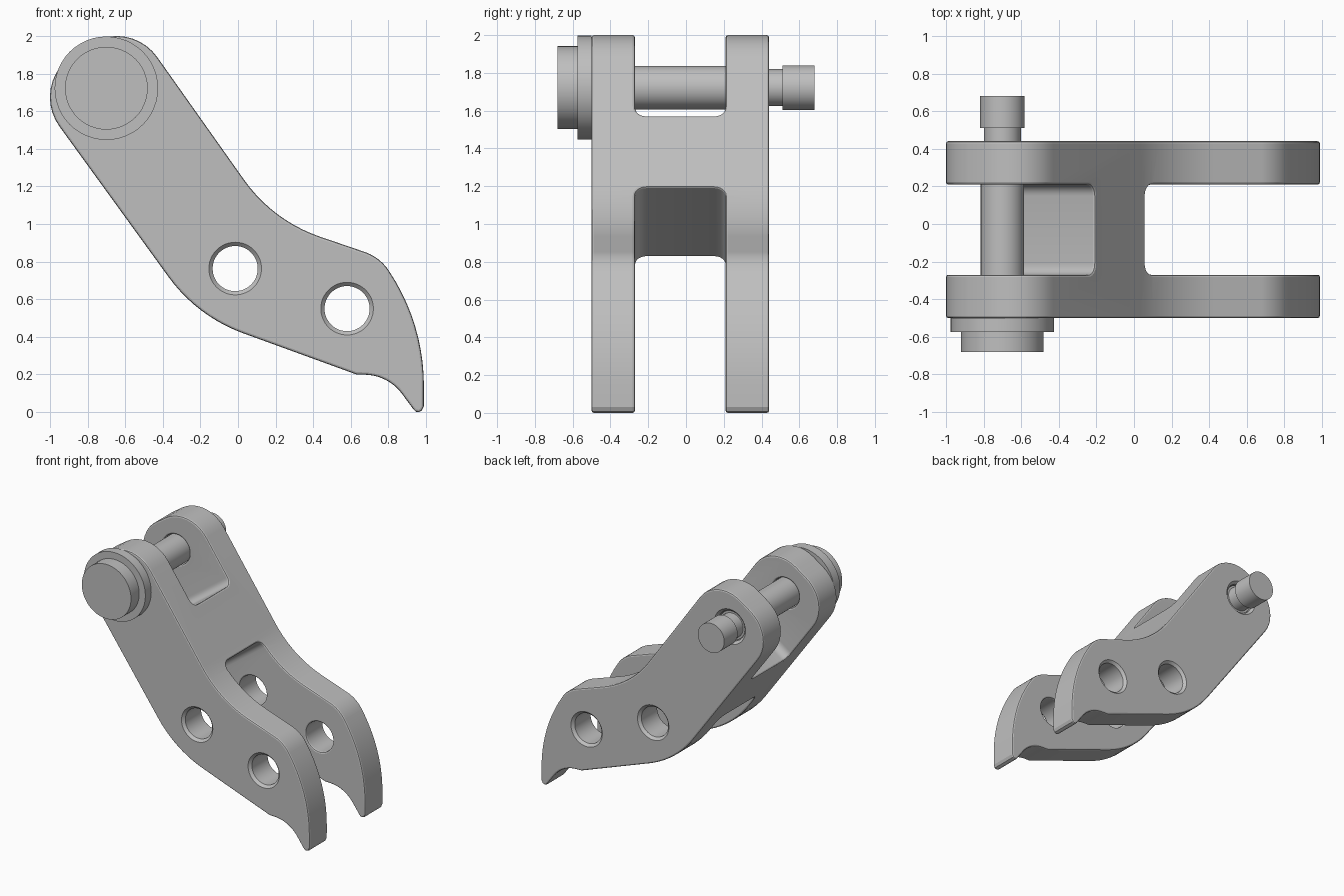
import bpy, bmesh, math
from mathutils import Vector, Matrix

if "Cube" in bpy.data.objects:
    bpy.data.objects.remove(bpy.data.objects["Cube"], do_unlink=True)

steel = bpy.data.materials.new("grey steel")
steel.use_nodes = True
GREY = (0.52, 0.52, 0.52, 1)
steel.diffuse_color = GREY
steel.node_tree.nodes["Principled BSDF"].inputs["Base Color"].default_value = GREY


def rounded(corners, seg=10):
    """Polygon outline with a fillet radius at each corner (x, y, r)."""
    out, n = [], len(corners)
    for i, (x, y, r) in enumerate(corners):
        p = Vector((x, y))
        if r == 0:
            out.append(p)
            continue
        a = (Vector(corners[i - 1][:2]) - p).normalized()
        b = (Vector(corners[(i + 1) % n][:2]) - p).normalized()
        half = a.angle(b) / 2
        centre = p + (a + b).normalized() * (r / math.sin(half))
        start = (p + a * (r / math.tan(half)) - centre).normalized()
        end = (p + b * (r / math.tan(half)) - centre).normalized()
        for k in range(seg + 1):
            out.append(centre + start.slerp(end, k / seg) * r)
    return out


def loft(name, loops, matrix=Matrix()):
    """Closed solid through matching loops of points, capped at both ends."""
    bm = bmesh.new()
    rings = [[bm.verts.new(matrix @ Vector(p)) for p in loop] for loop in loops]
    for a, b in zip(rings, rings[1:]):
        for k in range(len(a)):
            j = (k + 1) % len(a)
            bm.faces.new((a[k], a[j], b[j], b[k]))
    bm.faces.new(rings[0])
    bm.faces.new(rings[-1])
    bm.normal_update()
    bmesh.ops.recalc_face_normals(bm, faces=bm.faces)
    mesh = bpy.data.meshes.new(name)
    bm.to_mesh(mesh)
    bm.free()
    mesh.materials.append(steel)
    obj = bpy.data.objects.new(name, mesh)
    bpy.context.collection.objects.link(obj)
    return obj


def prism(name, outline, y0, y1, matrix=Matrix()):
    """Outline in x-z extruded along y."""
    return loft(name, [[(p.x, y, p.y) for p in outline] for y in (y0, y1)], matrix)


def lathe(name, x, z, profile, sides=48):
    """Solid turned about a y axis through (x, z); profile is (y, radius)."""
    turns = [2 * math.pi * k / sides for k in range(sides)]
    return loft(name, [[(x + r * math.cos(t), y, z + r * math.sin(t)) for t in turns]
                       for y, r in profile])


def smooth(obj, degrees):
    bpy.ops.object.select_all(action="DESELECT")
    obj.select_set(True)
    bpy.context.view_layer.objects.active = obj
    bpy.ops.object.shade_smooth_by_angle(angle=math.radians(degrees))


# Bent arm with a claw at the lower end
FRONT, BACK = -0.5, 0.44
arm_outline = rounded([
    (-1.11, 1.74, .265), (-.58, 2.10, .265), (.186, 1.018, .82),
    (.754, .824, .25), (.99, .47, 1.1),
    (.988, .03, 0), (.977, .007, 0), (.96, 0, 0), (.945, .002, 0), (.933, .014, 0),
    (.80, .195, .25), (.63, .20, 0), (-.217, .508, .85)])
arm = prism("forked_arm", arm_outline, FRONT, BACK)

# Slots at both ends, cut square to the arm and leaving a cross web
cutters = []
along = Vector((.59, 0, -.807)).normalized()
across = Vector((-along.z, 0, along.x))
slot = rounded([(0, -.27, .06), (2, -.27, 0), (2, .21, 0), (0, .21, .06)], 6)
for name, start, sign in (("upper_slot", (-.2, 0, 1.58), -1), ("lower_slot", (.055, 0, 1.192), 1)):
    frame = Matrix((along * sign, across, (0, 1, 0))).transposed().to_4x4()
    cutters.append(prism(name, slot, -2, 2, Matrix.Translation(start) @ frame))

# Pin position, and two through holes, all countersunk on the outside
PIN = (-.7, 1.722)
for x, z in ((-.015, .763), (.58, .55), PIN):
    cutters.append(lathe("bore", x, z, [
        (FRONT - .02, .16), (FRONT + .02, .12), (BACK - .02, .12), (BACK + .02, .16)]))

for cutter in cutters:
    cutter.hide_render = True
    cut = arm.modifiers.new(cutter.name, "BOOLEAN")
    cut.operation, cut.solver, cut.object = "DIFFERENCE", "EXACT", cutter
bevel = arm.modifiers.new("soft_edges", "BEVEL")
bevel.width, bevel.segments, bevel.use_clamp_overlap = .012, 2, False
bevel.limit_method, bevel.angle_limit = "ANGLE", math.radians(55)
bpy.context.view_layer.objects.active = arm
for modifier in list(arm.modifiers):
    bpy.ops.object.modifier_apply(modifier=modifier.name)
for cutter in cutters:
    bpy.data.objects.remove(cutter, do_unlink=True)
smooth(arm, 20)

# Pin: stepped head in front, shaft, neck groove and end knob at the back
pin = lathe("hinge_pin", *PIN, [
    (-.68, .22), (-.575, .22), (-.575, .275), (-.5, .275), (-.5, .115),
    (.41, .115), (.41, .098), (.51, .098), (.51, .118), (.68, .118)])
smooth(pin, 30)
